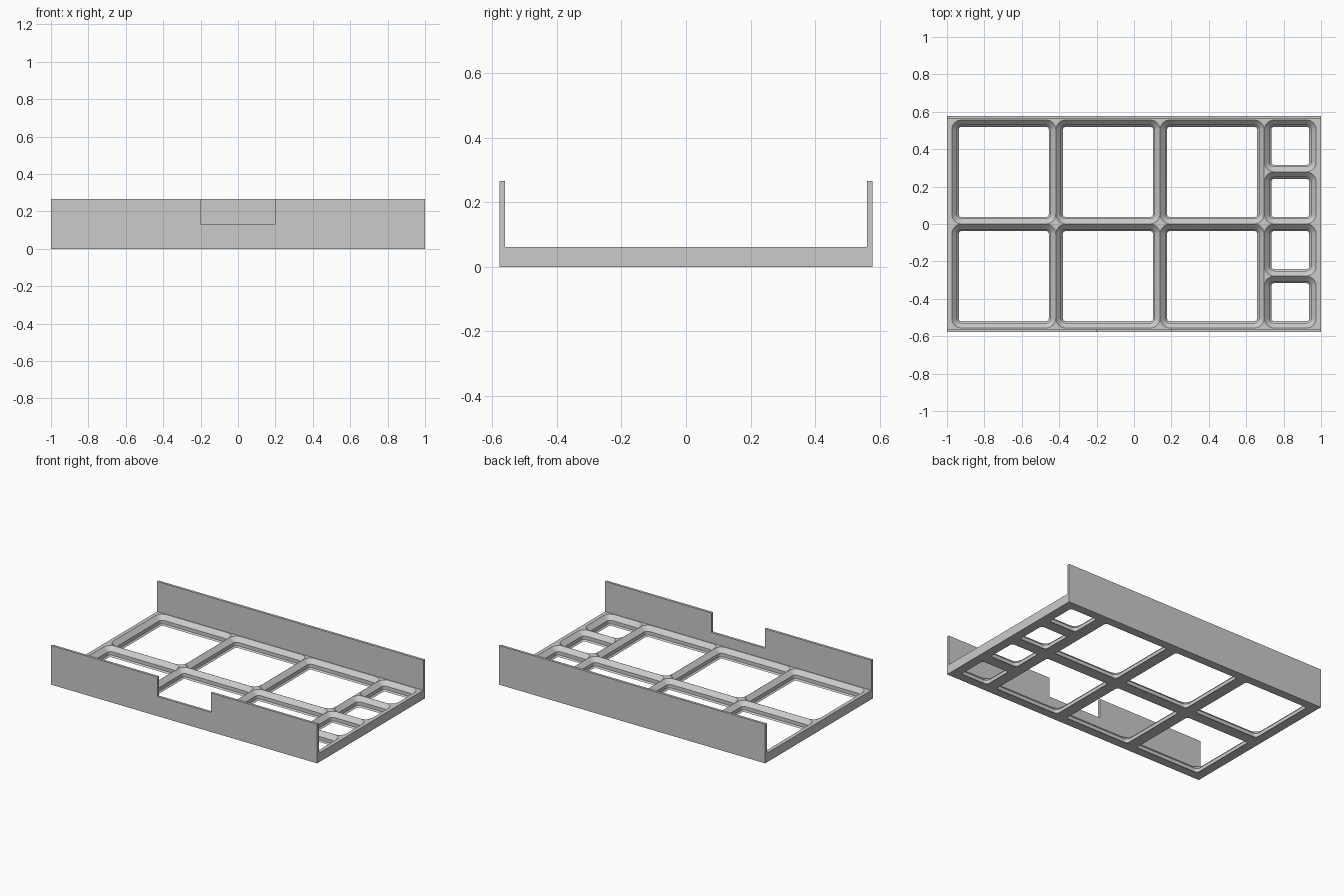
import bpy, bmesh, math

if "Cube" in bpy.data.objects:
    bpy.data.objects.remove(bpy.data.objects["Cube"])

PITCH, BASE_Z, WALL_Z = 0.557, 0.0617, 0.2655
HALF_Y, INNER_Y = 0.578, 0.561

grey = bpy.data.materials.new("light grey")
grey.diffuse_color = (0.6, 0.6, 0.6, 1)
grey.use_nodes = True
grey.node_tree.nodes["Principled BSDF"].inputs["Base Color"].default_value = grey.diffuse_color


def finish(name, bm):
    bmesh.ops.recalc_face_normals(bm, faces=bm.faces)
    mesh = bpy.data.meshes.new(name)
    bm.to_mesh(mesh)
    bm.free()
    mesh.materials.append(grey)
    ob = bpy.data.objects.new(name, mesh)
    bpy.context.collection.objects.link(ob)
    return ob


def loft(bm, loops):
    rings = [[bm.verts.new(p) for p in loop] for loop in loops]
    n = len(rings[0])
    for a, b in zip(rings, rings[1:]):
        for i in range(n):
            j = (i + 1) % n
            bm.faces.new((a[i], a[j], b[j], b[i]))
    bm.faces.new(rings[0][::-1])
    bm.faces.new(rings[-1])


def rounded(cx, cy, hx, hy, r, z, seg=8):
    pts = []
    for k, (sx, sy) in enumerate(((1, 1), (-1, 1), (-1, -1), (1, -1))):
        for i in range(seg + 1):
            a = math.pi / 2 * (k + i / seg)
            pts.append((cx + sx * (hx - r) + r * math.cos(a),
                        cy + sy * (hy - r) + r * math.sin(a), z))
    return pts


# tray body: U-shaped cross-section run along x
half = [(HALF_Y, 0), (HALF_Y, WALL_Z), (INNER_Y, WALL_Z), (INNER_Y, BASE_Z)]
section = half + [(-y, z) for y, z in reversed(half)]
bm = bmesh.new()
loft(bm, [[(x, y, z) for y, z in section] for x in (-1, 1)])
tray = finish("grid_tray", bm)

# stepped pockets: three columns of large cells, one column of half-size cells
cells = []
x0 = -1.75 * PITCH
for col in range(3):
    for row in (-0.5, 0.5):
        cells.append((x0 + (col + 0.5) * PITCH, row * PITCH, PITCH / 2))
for row in (-0.75, -0.25, 0.25, 0.75):
    cells.append((x0 + 3.25 * PITCH, row * PITCH, PITCH / 4))

# (height, inset) of the pocket wall: chamfer, upright, chamfer
steps = [(-0.02, 0.0378), (0, 0.0378), (0.0093, 0.0285), (0.0332, 0.0285),
         (BASE_Z, 0.0006), (BASE_Z + 0.02, 0.0006)]
bm = bmesh.new()
for cx, cy, h in cells:
    loft(bm, [rounded(cx, cy, h - d, h - d, 0.053 - d, z) for z, d in steps])
pockets = finish("pocket_cutter", bm)

# notch in the front wall
bm = bmesh.new()
loft(bm, [[(x, y, z) for x, y in ((-0.2, -0.65), (0.2, -0.65), (0.2, -0.5), (-0.2, -0.5))]
          for z in (WALL_Z / 2, 0.4)])
notch = finish("notch_cutter", bm)

for cutter in (pockets, notch):
    cutter.hide_render = True
    mod = tray.modifiers.new(cutter.name, 'BOOLEAN')
    mod.operation = 'DIFFERENCE'
    mod.solver = 'EXACT'
    mod.object = cutter

# bake the cuts and drop the cutters
deps = bpy.context.evaluated_depsgraph_get()
baked = bpy.data.meshes.new_from_object(tray.evaluated_get(deps))
tray.modifiers.clear()
tray.data = baked
for cutter in (pockets, notch):
    bpy.data.objects.remove(cutter)

bpy.ops.object.select_all(action='DESELECT')
tray.select_set(True)
bpy.context.view_layer.objects.active = tray
bpy.ops.object.shade_smooth_by_angle(angle=math.radians(30))
